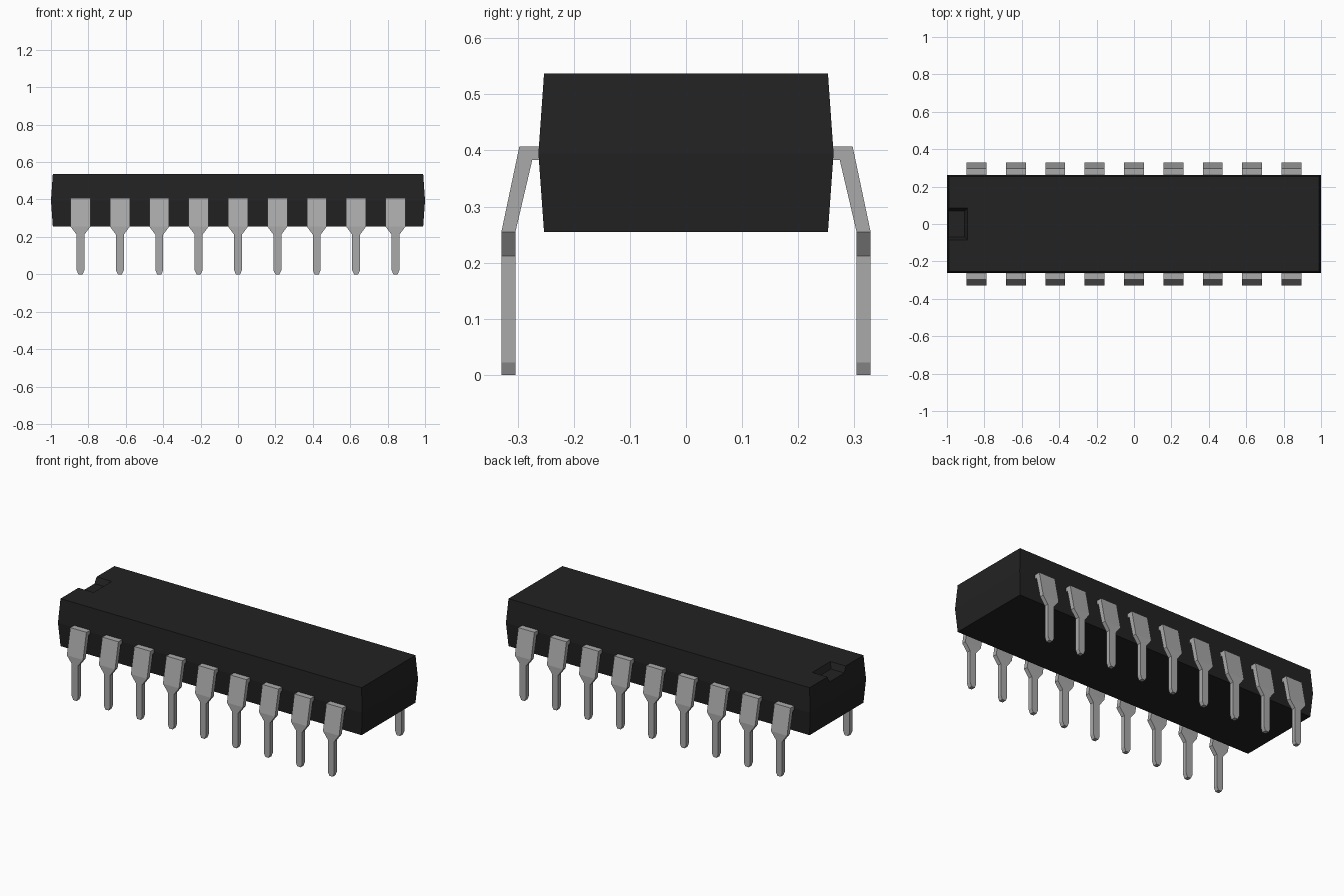
import bpy
import bmesh

cube = bpy.data.objects.get("Cube")
if cube:
    bpy.data.objects.remove(cube, do_unlink=True)


def make_material(name, rgb, roughness):
    mat = bpy.data.materials.new(name)
    mat.use_nodes = True
    mat.diffuse_color = (*rgb, 1)
    shader = mat.node_tree.nodes["Principled BSDF"]
    shader.inputs["Base Color"].default_value = (*rgb, 1)
    shader.inputs["Roughness"].default_value = roughness
    return mat


def add_object(name, mesh):
    obj = bpy.data.objects.new(name, mesh)
    bpy.context.scene.collection.objects.link(obj)
    return obj


def loft(name, rings, mat):
    """Skin a capped tube through rings of four points."""
    bm = bmesh.new()
    loops = [[bm.verts.new(p) for p in ring] for ring in rings]
    for a, b in zip(loops, loops[1:]):
        for i in range(4):
            j = (i + 1) % 4
            bm.faces.new((a[i], a[j], b[j], b[i]))
    bm.faces.new(loops[0][::-1])
    bm.faces.new(loops[-1])
    bmesh.ops.recalc_face_normals(bm, faces=bm.faces)
    mesh = bpy.data.meshes.new(name)
    bm.to_mesh(mesh)
    bm.free()
    mesh.materials.append(mat)
    return mesh


def rect(x0, x1, y, z):
    return [(x0, -y, z), (x1, -y, z), (x1, y, z), (x0, y, z)]


plastic = make_material("black plastic", (0.016, 0.016, 0.016), 0.6)
metal = make_material("grey metal", (0.40, 0.40, 0.40), 0.4)

# Body: widest at the parting line, drafted towards top and bottom
body = add_object("body", loft("body", [
    rect(-0.99, 0.99, 0.253, 0.255),
    rect(-1.0, 1.0, 0.263, 0.395),
    rect(-0.99, 0.99, 0.253, 0.537)], plastic))

# Orientation notch: tapered recess open at the right end
cutter = add_object("notch_cutter", loft("notch_cutter", [
    rect(-1.1, -0.905, 0.07, 0.502),
    rect(-1.1, -0.89, 0.085, 0.537),
    rect(-1.1, -0.89, 0.085, 0.6)], plastic))
cutter.hide_render = True
cut = body.modifiers.new("notch", "BOOLEAN")
cut.operation = "DIFFERENCE"
cut.solver = "EXACT"
cut.object = cutter
bpy.context.view_layer.objects.active = body
bpy.ops.object.modifier_apply(modifier=cut.name)
bpy.data.objects.remove(cutter, do_unlink=True)

# Lead: inner y, inner z, outer y, outer z, half width along the bent strip
stations = [
    (0.250, 0.383, 0.250, 0.407, 0.053),
    (0.274, 0.383, 0.297, 0.407, 0.053),
    (0.304, 0.255, 0.329, 0.255, 0.053),
    (0.304, 0.212, 0.329, 0.212, 0.021),
    (0.304, 0.022, 0.329, 0.022, 0.021),
    (0.304, 0.0, 0.329, 0.0, 0.011),
]
lead_mesh = loft("lead", [
    [(-w, -yi, zi), (w, -yi, zi), (w, -yo, zo), (-w, -yo, zo)]
    for yi, zi, yo, zo, w in stations], metal)

# Nine leads along each long side, the back row turned half around
LEADS = 9
PITCH = 0.2105
for side, turn in (("front", 0.0), ("back", 3.14159265)):
    for i in range(LEADS):
        lead = add_object(f"{side}_lead_{i + 1}", lead_mesh)
        lead.location.x = (i - (LEADS - 1) / 2) * PITCH
        lead.rotation_euler.z = turn
